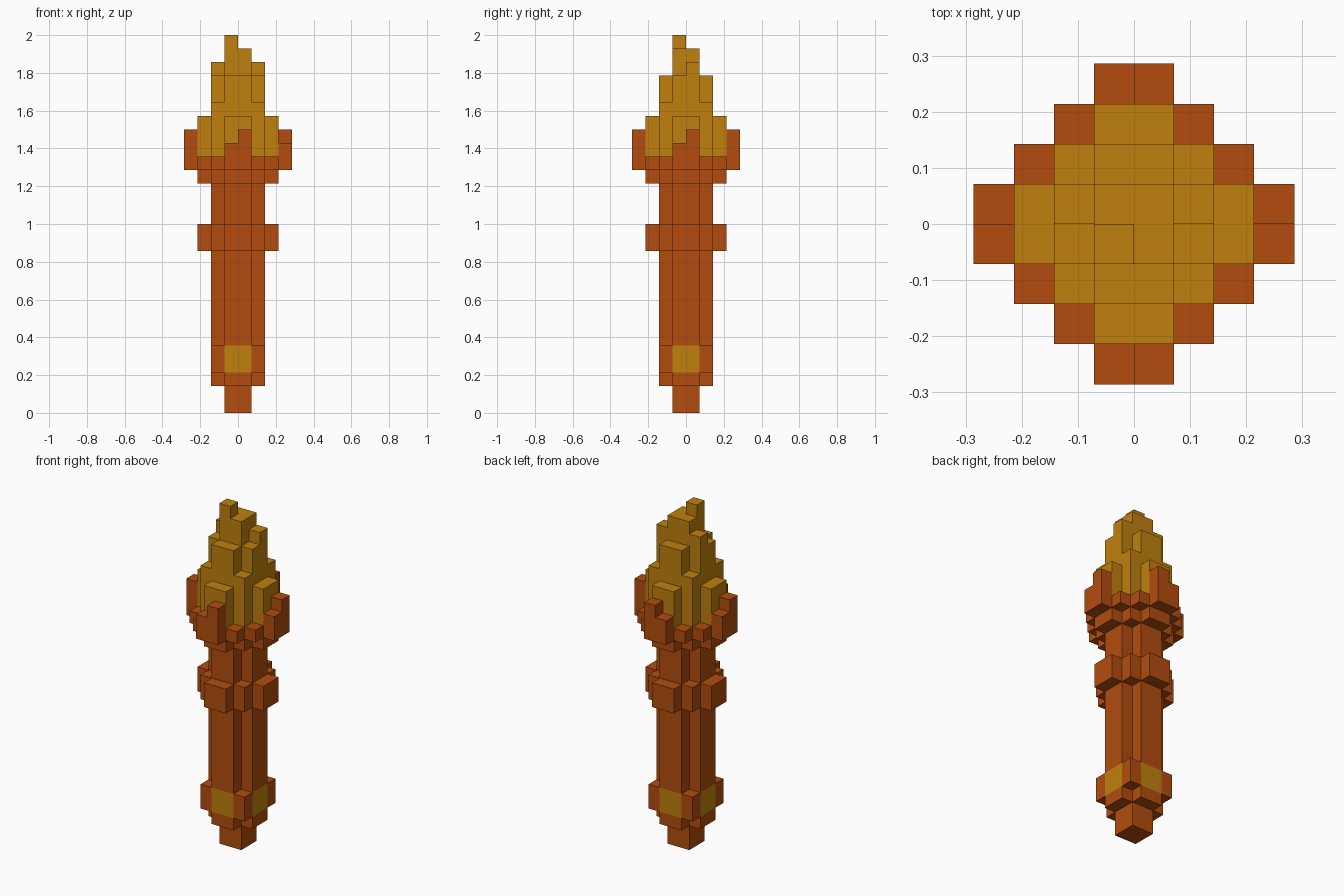
import bpy, bmesh

cube = bpy.data.objects.get("Cube")
if cube:
    bpy.data.objects.remove(cube, do_unlink=True)

U = 1 / 14  # size of one block; the torch is 28 blocks tall


def material(name, rgb):
    m = bpy.data.materials.new(name)
    m.use_nodes = True
    m.diffuse_color = (*rgb, 1)
    bsdf = next(n for n in m.node_tree.nodes if n.type == 'BSDF_PRINCIPLED')
    bsdf.inputs["Base Color"].default_value = (*rgb, 1)
    return m


BROWN = material("rust brown", (0.448, 0.073, 0.0044))
GOLD = material("flame gold", (0.52, 0.216, 0.0044))


def prism(name, outline, z0, z1, mat):
    """Extrude a counter-clockwise outline, given in blocks, from z0 to z1."""
    bm = bmesh.new()
    face = bm.faces.new([bm.verts.new((x * U, y * U, z0 * U)) for x, y in outline])
    top = bmesh.ops.extrude_face_region(bm, geom=[face])["geom"]
    bmesh.ops.translate(bm, vec=(0, 0, (z1 - z0) * U),
                        verts=[g for g in top if isinstance(g, bmesh.types.BMVert)])
    bmesh.ops.recalc_face_normals(bm, faces=bm.faces)
    mesh = bpy.data.meshes.new(name)
    bm.to_mesh(mesh)
    bm.free()
    mesh.materials.append(mat)
    obj = bpy.data.objects.new(name, mesh)
    bpy.context.collection.objects.link(obj)
    return obj


def box(name, x0, x1, y0, y1, z0, z1, mat):
    return prism(name, [(x0, y0), (x1, y0), (x1, y1), (x0, y1)], z0, z1, mat)


def around(quarter):
    """Repeat a quarter outline four times around the centre."""
    points, part = [], quarter
    for _ in range(4):
        points += part
        part = [(-y, x) for x, y in part]
    return points


# Stepped cross-sections, named by their width in blocks
SQUARE2 = around([(1, -1)])
SQUARE4 = around([(2, -2)])
CROSS4 = around([(2, -1), (2, 1), (1, 1)])
ROUND6 = around([(3, -1), (3, 1), (2, 1), (2, 2), (1, 2)])
ROUND8 = around([(4, -1), (4, 1), (3, 1), (3, 2), (2, 2), (2, 3), (1, 3)])

# Handle, cup and flame body, from bottom to top
for name, outline, z0, z1, mat in [
    ("handle_tip", SQUARE2, 0, 2, BROWN),
    ("pommel_base", CROSS4, 2, 3, BROWN),
    ("pommel_gems", CROSS4, 3, 5, GOLD),
    ("lower_shaft", CROSS4, 5, 12, BROWN),
    ("grip_ring", ROUND6, 12, 14, BROWN),
    ("upper_shaft", CROSS4, 14, 17, BROWN),
    ("cup_base", ROUND6, 17, 18, BROWN),
    ("cup_rim", ROUND8, 18, 19, BROWN),
    ("flame_base", ROUND6, 19, 22, GOLD),
    ("flame_shoulder", SQUARE4, 22, 23, GOLD),
    ("flame_middle", CROSS4, 23, 25, GOLD),
    ("flame_core", SQUARE2, 25, 27, GOLD),
]:
    prism(name, outline, z0, z1, mat)

# Flame tip and the two raised side tongues
box("flame_tip", -1, 0, -1, 0, 27, 28, GOLD)
box("flame_tongue_left", 1, 2, 0, 1, 25, 26, GOLD)
box("flame_tongue_right", -2, -1, 0, 1, 25, 26, GOLD)

# Corner posts of the pommel
for x in (-2, 1):
    for y in (-2, 1):
        side = ("front" if y < 0 else "back") + ("_left" if x > 0 else "_right")
        box("pommel_corner_" + side, x, x + 1, y, y + 1, 3, 5, BROWN)

# Cup prongs: each has one tall half and one short half
for side, r, tall in [("front", -4, 0), ("back", 3, 0)]:
    for a in (-1, 0):
        box(f"prong_{side}_{'tall' if a == tall else 'short'}",
            a, a + 1, r, r + 1, 19, 21 if a == tall else 20, BROWN)
for side, r, tall in [("left", 3, 0), ("right", -4, -1)]:
    for a in (-1, 0):
        box(f"prong_{side}_{'tall' if a == tall else 'short'}",
            r, r + 1, a, a + 1, 19, 21 if a == tall else 20, BROWN)
